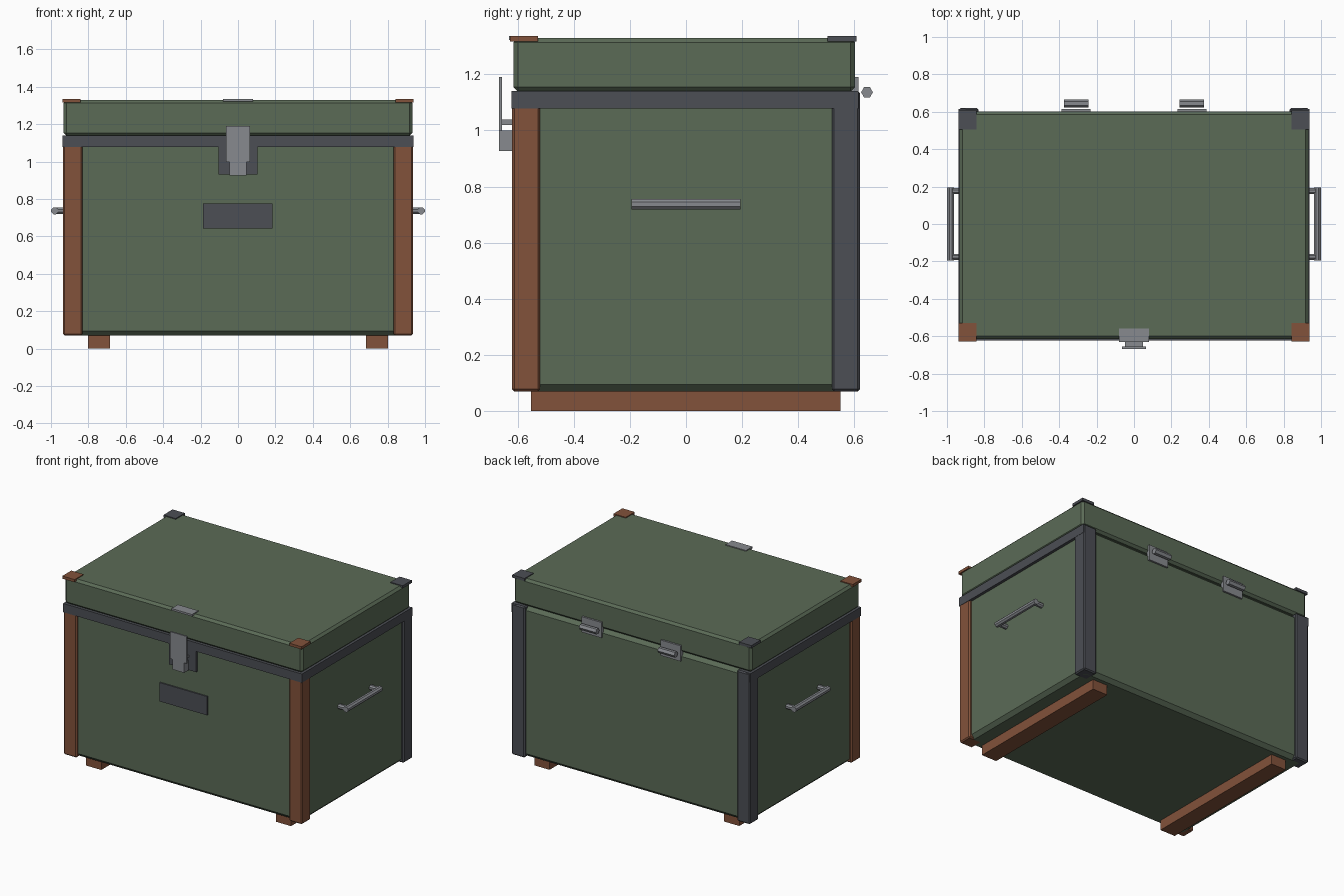
import bpy, bmesh, math
from mathutils import Matrix, Vector

if "Cube" in bpy.data.objects:
    bpy.data.objects.remove(bpy.data.objects["Cube"])


def material(name, r, g, b):
    m = bpy.data.materials.new(name)
    m.diffuse_color = (r, g, b, 1)
    m.use_nodes = True
    m.node_tree.nodes["Principled BSDF"].inputs["Base Color"].default_value = m.diffuse_color
    return m


GREEN = material("olive_green", 0.104, 0.146, 0.094)
BROWN = material("rust_brown", 0.225, 0.084, 0.043)
SLATE = material("slate_grey", 0.072, 0.077, 0.090)
STEEL = material("steel_grey", 0.245, 0.255, 0.275)


def finish(name, bm, mat):
    bmesh.ops.recalc_face_normals(bm, faces=bm.faces[:])
    me = bpy.data.meshes.new(name)
    bm.to_mesh(me)
    bm.free()
    me.materials.append(mat)
    ob = bpy.data.objects.new(name, me)
    bpy.context.collection.objects.link(ob)
    return ob


def box(name, x, y, z, mat, bevel=0.0):
    """Box given by its (min, max) range on each axis, with chamfered edges."""
    bm = bmesh.new()
    ranges = (x, y, z)
    size = [r[1] - r[0] for r in ranges]
    mid = [(r[0] + r[1]) / 2 for r in ranges]
    bmesh.ops.create_cube(bm, size=1, matrix=Matrix.Translation(mid) @ Matrix.Diagonal((*size, 1)))
    if bevel:
        bmesh.ops.bevel(bm, geom=bm.edges[:], offset=bevel, segments=1, affect='EDGES')
    return finish(name, bm, mat)


def rod(name, a, b, radius, sides, mat, turn=0.0):
    """Prism with the given number of sides running from a to b."""
    a, b = Vector(a), Vector(b)
    d = b - a
    bm = bmesh.new()
    rot = d.to_track_quat('Z', 'Y').to_matrix().to_4x4()
    bmesh.ops.create_cone(bm, cap_ends=True, segments=sides, radius1=radius, radius2=radius,
                          depth=d.length,
                          matrix=Matrix.Translation((a + b) / 2) @ rot @ Matrix.Rotation(turn, 4, 'Z'))
    return finish(name, bm, mat)


def span(s, a, b):
    return tuple(sorted((s * a, s * b)))


# Main body and lid
box("body", (-0.917, 0.917), (-0.602, 0.602), (0.07, 1.135), GREEN, 0.025)
box("lid", (-0.932, 0.932), (-0.615, 0.602), (1.138, 1.33), GREEN, 0.016)

# Front rim band
box("front_rim", (-0.936, 0.936), (-0.622, -0.59), (1.078, 1.14), SLATE)

for s, side in ((-1, "left"), (1, "right")):
    # Side rim bands
    box(side + "_rim", span(s, 0.90, 0.937), (-0.615, 0.615), (1.078, 1.14), SLATE)

    # Corner posts: brown in front, slate behind
    box(side + "_front_post", span(s, 0.832, 0.935), (-0.62, -0.52), (0.07, 1.136), BROWN, 0.008)
    box(side + "_back_post", span(s, 0.832, 0.935), (0.52, 0.62), (0.07, 1.14), SLATE, 0.008)

    # Lid corner caps
    box(side + "_front_cap", span(s, 0.842, 0.938), (-0.628, -0.528), (1.317, 1.336), BROWN)
    box(side + "_back_cap", span(s, 0.842, 0.938), (0.505, 0.607), (1.317, 1.336), SLATE)

    # Floor runners
    box(side + "_runner", span(s, 0.685, 0.803), (-0.553, 0.55), (0.0, 0.075), BROWN)

    # Carrying handle: grip bar on two arms
    rod(side + "_handle_grip", (s * 0.98, -0.195, 0.737), (s * 0.98, 0.195, 0.737), 0.02, 8, STEEL, math.pi / 8)
    for t, end in ((-1, "front"), (1, "back")):
        rod(f"{side}_handle_{end}_arm", (s * 0.91, t * 0.176, 0.737), (s * 0.98, t * 0.176, 0.737),
            0.018, 8, STEEL, math.pi / 8)

    # Back hinges: plate and knuckle
    box(side + "_hinge_plate", span(s, 0.232, 0.388), (0.59, 0.615), (1.08, 1.19), STEEL)
    rod(side + "_hinge_knuckle", (s * 0.242, 0.645, 1.136), (s * 0.373, 0.645, 1.136), 0.021, 6, STEEL,
        math.pi / 2)

# Front latch: backing plate, staple, hasp, pin and strap on the lid top
box("latch_backing", (-0.105, 0.105), (-0.62, -0.59), (0.93, 1.10), SLATE)
box("latch_staple", (-0.045, 0.045), (-0.667, -0.61), (0.927, 1.0), STEEL)
box("latch_hasp", (-0.065, 0.065), (-0.667, -0.656), (0.998, 1.19), STEEL)
box("latch_pin", (-0.048, 0.048), (-0.66, -0.61), (1.02, 1.038), STEEL)
box("latch_strap", (-0.08, 0.08), (-0.63, -0.558), (1.322, 1.336), STEEL)

# Blank label plate on the front
box("label_plate", (-0.188, 0.185), (-0.611, -0.60), (0.642, 0.775), SLATE)
